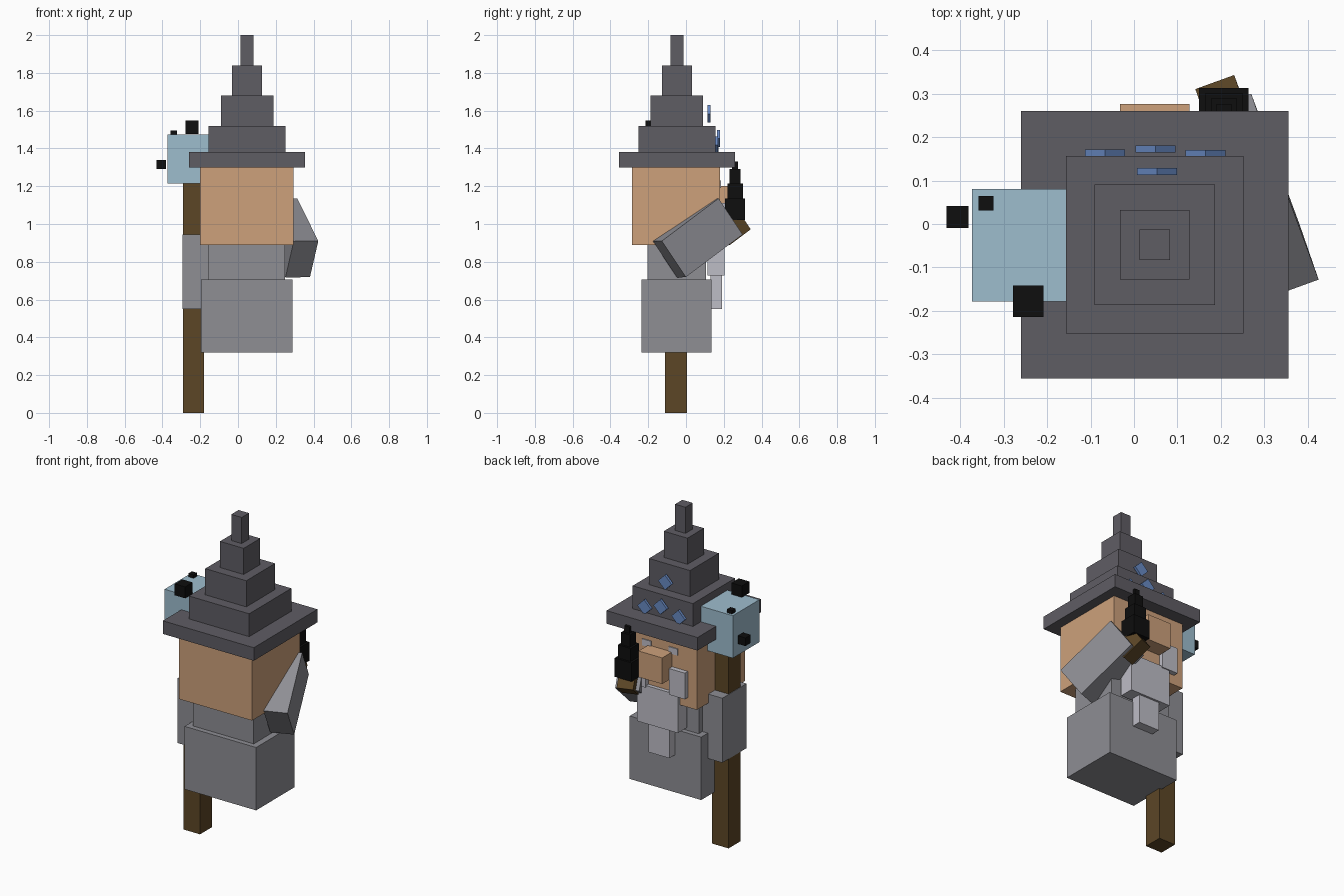
import bpy
import math
from mathutils import Vector, Matrix

cube = bpy.data.objects.get("Cube")
if cube:
    bpy.data.objects.remove(cube, do_unlink=True)


def material(name, r, g, b):
    """Flat material from 0-255 sRGB values."""
    lin = [((c / 255 + 0.055) / 1.055) ** 2.4 if c > 10 else c / 255 / 12.92 for c in (r, g, b)]
    m = bpy.data.materials.new(name)
    m.use_nodes = True
    m.diffuse_color = (*lin, 1)
    m.node_tree.nodes["Principled BSDF"].inputs["Base Color"].default_value = (*lin, 1)
    return m


HAT = material("hat charcoal", 95, 93, 100)
SKIN = material("skin tan", 205, 161, 123)
ROBE = material("robe grey", 142, 142, 148)
BEARD = material("beard light grey", 190, 189, 198)
WOOD = material("wood brown", 92, 70, 38)
ORB = material("orb pale blue", 158, 189, 206)
BLACK = material("black", 14, 14, 14)
BLUE = material("star blue", 104, 138, 196)

FACES = [(0, 1, 3, 2), (4, 6, 7, 5), (0, 4, 5, 1), (2, 3, 7, 6), (0, 2, 6, 4), (1, 5, 7, 3)]


def block(name, mat, size, matrix):
    """Box of the given size placed by a matrix."""
    verts = [Vector((x * size[0], y * size[1], z * size[2])) / 2
             for x in (-1, 1) for y in (-1, 1) for z in (-1, 1)]
    me = bpy.data.meshes.new(name)
    me.from_pydata(verts, [], FACES)
    me.materials.append(mat)
    ob = bpy.data.objects.new(name, me)
    ob.matrix_world = matrix
    bpy.context.collection.objects.link(ob)
    return ob


def box(name, mat, x, y, z):
    """Axis-aligned box from its x, y and z ranges."""
    mid = Vector([(a + b) / 2 for a, b in (x, y, z)])
    return block(name, mat, [b - a for a, b in (x, y, z)], Matrix.Translation(mid))


def tower(name, mat, cx, cy, tiers):
    """Stack of centred boxes: (x half width, y half width, bottom, top)."""
    for i, (hx, hy, z0, z1) in enumerate(tiers, 1):
        box(f"{name}_{i}", mat, (cx - hx, cx + hx), (cy - hy, cy + hy), (z0, z1))


CX, CY = 0.048, -0.048

# Stepped hat with its brim
tower("hat_tier", HAT, CX, CY, [
    (0.308, 0.308, 1.30, 1.38), (0.204, 0.204, 1.38, 1.52), (0.139, 0.139, 1.52, 1.68),
    (0.08, 0.08, 1.68, 1.84), (0.035, 0.035, 1.84, 2.0)])

# Diamond ornaments on the hat
for i, (x, y, z) in enumerate([(-0.067, 0.163, 1.415), (0.049, 0.173, 1.453),
                               (0.165, 0.162, 1.417), (0.053, 0.121, 1.583)], 1):
    block(f"hat_diamond_{i}", BLUE, (0.065, 0.016, 0.065),
          Matrix.Translation((x, y, z)) @ Matrix.Rotation(math.pi / 4, 4, 'Y'))

# Head and face
box("head", SKIN, (-0.2, 0.295), (-0.285, 0.18), (0.89, 1.30))
box("nose", SKIN, (-0.032, 0.128), (0.18, 0.276), (1.04, 1.20))
for side, s in (("left", 1), ("right", -1)):
    def span(a, b):
        return tuple(sorted((CX + s * a, CX + s * b)))
    box(f"{side}_eyebrow", BEARD, span(0.06, 0.12), (0.175, 0.186), (1.19, 1.23))
    box(f"{side}_moustache", BEARD, span(0.08, 0.187), (0.15, 0.21), (0.95, 1.11))
box("beard_upper", BEARD, (-0.087, 0.189), (0.115, 0.203), (0.727, 0.96))
box("beard_tip", BEARD, (-0.02, 0.12), (0.13, 0.19), (0.55, 0.73))

# Body
box("torso", ROBE, (-0.16, 0.25), (-0.205, 0.105), (0.70, 0.90))
box("robe_skirt", ROBE, (-0.197, 0.288), (-0.236, 0.134), (0.32, 0.705))
box("right_arm", ROBE, (-0.295, -0.157), (-0.165, 0.07), (0.55, 0.945))

# Raised arm: axes are length, downward height and inward width
along = Vector((-0.111, 0.30, 0.225)).normalized()
inward = along.cross(Vector((-0.045, 0.13, -0.19))).normalized()
down = inward.cross(along)
corner = Vector((0.425, -0.128, 0.91))


def arm_block(name, mat, l, h, w):
    """Box from its ranges along the raised arm's own axes."""
    mid = corner + sum((v * (a + b) / 2 for v, (a, b) in
                        ((along, l), (down, h), (inward, w))), Vector())
    m = Matrix((along, down, inward)).transposed().to_4x4()
    block(name, mat, [b - a for a, b in (l, h, w)], Matrix.Translation(mid) @ m)


arm_block("left_arm", ROBE, (0, 0.392), (0, 0.234), (0, 0.138))
arm_block("left_hand", WOOD, (0.31, 0.452), (0.14, 0.242), (0.022, 0.117))

# Stepped black piece held in the raised hand
tower("held_piece", BLACK, 0.207, 0.26, [
    (0.057, 0.053, 1.02, 1.135), (0.043, 0.041, 1.135, 1.215),
    (0.030, 0.029, 1.215, 1.29), (0.017, 0.016, 1.29, 1.33)])

# Staff with its blue block and black studs
box("staff", WOOD, (-0.292, -0.18), (-0.11, 0.005), (0, 1.22))
box("staff_block", ORB, (-0.373, -0.113), (-0.178, 0.08), (1.215, 1.475))
box("staff_stud_side", BLACK, (-0.432, -0.381), (-0.009, 0.042), (1.29, 1.34))
box("staff_stud_large", BLACK, (-0.279, -0.208), (-0.214, -0.142), (1.477, 1.547))
box("staff_stud_small", BLACK, (-0.358, -0.323), (0.031, 0.065), (1.461, 1.496))
